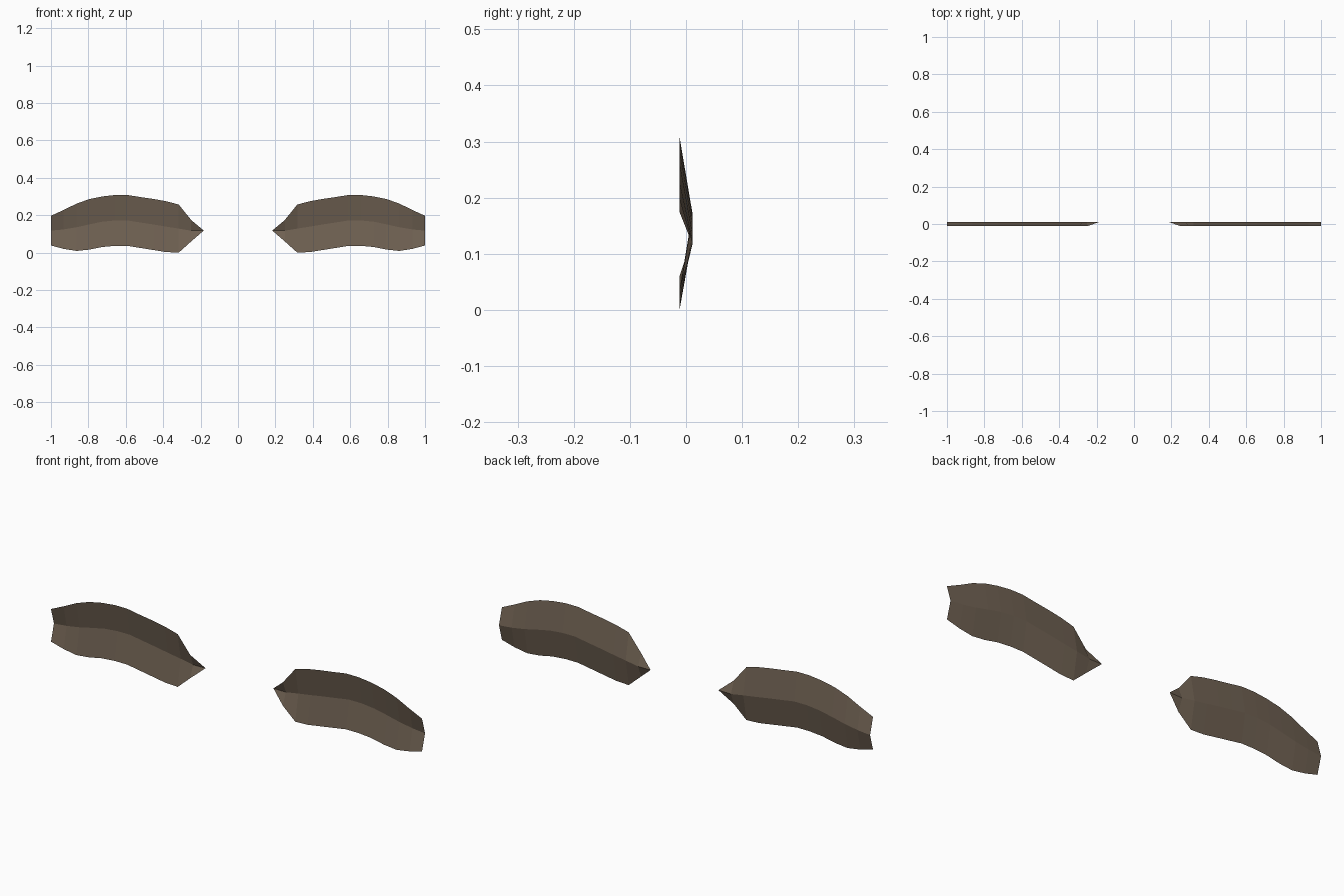
import bpy, bmesh

if "Cube" in bpy.data.objects:
    bpy.data.objects.remove(bpy.data.objects["Cube"])

# Profile of one eyebrow: x, lower z, upper z (inner tip is a point)
TIP = (0.183, 0.118)
PROFILE = [
    (0.250, 0.060, 0.174), (0.317, 0.000, 0.257), (0.385, 0.003, 0.275),
    (0.453, 0.014, 0.287), (0.522, 0.025, 0.297), (0.590, 0.036, 0.308),
    (0.658, 0.036, 0.308), (0.727, 0.030, 0.300), (0.795, 0.016, 0.286),
    (0.863, 0.009, 0.262), (0.932, 0.020, 0.228), (1.000, 0.038, 0.197),
]
Y_EDGE, Y_MID = -0.0115, 0.0115   # sheet creased backwards along its midline

bm = bmesh.new()
tip = bm.verts.new((TIP[0], Y_MID, TIP[1]))
columns = [[bm.verts.new((x, y, z)) for y, z in
            ((Y_EDGE, lo), (Y_MID, (lo + hi) / 2), (Y_EDGE, hi))]
           for x, lo, hi in PROFILE]

# Pointed inner end
for r in range(2):
    bm.faces.new((tip, columns[0][r], columns[0][r + 1]))
# Strip of quads above and below the crease
for a, b in zip(columns, columns[1:]):
    for r in range(2):
        bm.faces.new((a[r], b[r], b[r + 1], a[r + 1]))

mesh = bpy.data.meshes.new("eyebrows")
bm.to_mesh(mesh)
bm.free()
eyebrows = bpy.data.objects.new("eyebrows", mesh)
bpy.context.collection.objects.link(eyebrows)

# Second eyebrow mirrored across x = 0
mirror = eyebrows.modifiers.new("mirror", 'MIRROR')
mirror.use_axis[0] = True

# Dark brown hair colour
brown = bpy.data.materials.new("brown")
brown.diffuse_color = (0.16, 0.12, 0.085, 1)
brown.use_nodes = True
brown.node_tree.nodes["Principled BSDF"].inputs["Base Color"].default_value = brown.diffuse_color
mesh.materials.append(brown)
